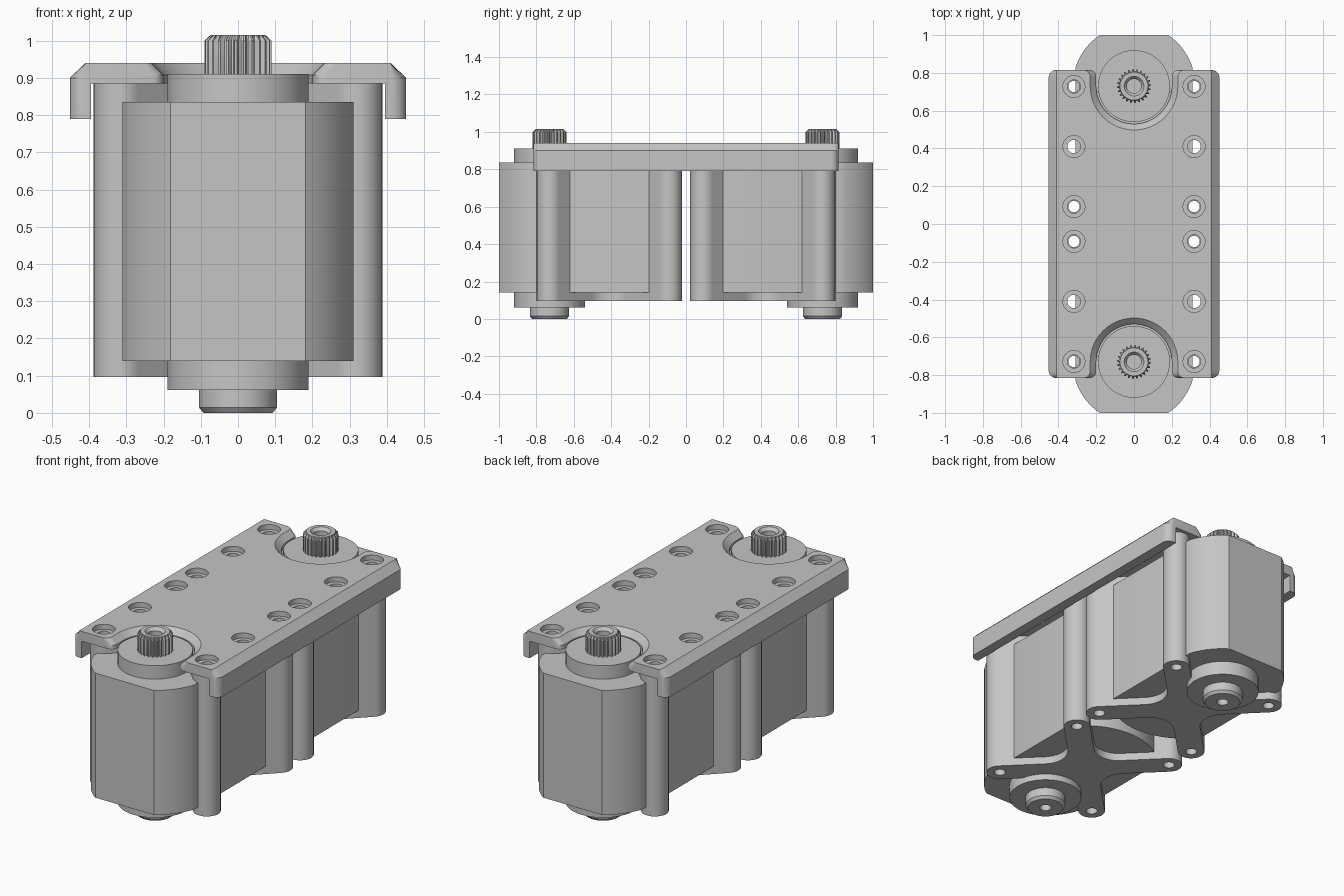
import bpy, bmesh
from math import sin, cos, pi, radians, sqrt, asin, acos

cube = bpy.data.objects.get("Cube")
if cube:
    bpy.data.objects.remove(cube, do_unlink=True)

grey = bpy.data.materials.new("machined_grey")
grey.use_nodes = True
GREY = (0.56, 0.56, 0.56, 1)
grey.diffuse_color = GREY
grey.node_tree.nodes["Principled BSDF"].inputs["Base Color"].default_value = GREY

SHAFT_Y, MOUNT_Y, HOLE = 0.73, 0.41, 0.318


def arc(cx, cy, r, a0, a1, n):
    """Points along an arc, angles in degrees."""
    return [(cx + r * cos(radians(a0 + (a1 - a0) * i / n)),
             cy + r * sin(radians(a0 + (a1 - a0) * i / n))) for i in range(n + 1)]


def circle(r, n=64):
    return [(r * cos(2 * pi * i / n), r * sin(2 * pi * i / n)) for i in range(n)]


def loft(name, levels, y=0, x=0, flip=1):
    """Skin equal-length outlines stacked at given heights, capped at both ends."""
    bm = bmesh.new()
    rings = [[bm.verts.new((x + px, flip * (y + py), z)) for px, py in pts] for z, pts in levels]
    n = len(rings[0])
    for a, b in zip(rings, rings[1:]):
        for i in range(n):
            j = (i + 1) % n
            bm.faces.new((a[i], a[j], b[j], b[i]))
    bm.faces.new(rings[0])
    bm.faces.new(rings[-1])
    bmesh.ops.remove_doubles(bm, verts=bm.verts, dist=1e-5)
    bmesh.ops.recalc_face_normals(bm, faces=bm.faces)
    me = bpy.data.meshes.new(name)
    bm.to_mesh(me)
    bm.free()
    me.materials.append(grey)
    ob = bpy.data.objects.new(name, me)
    bpy.context.collection.objects.link(ob)
    return ob


def activate(ob):
    bpy.ops.object.select_all(action="DESELECT")
    ob.select_set(True)
    bpy.context.view_layer.objects.active = ob


def cut(ob, cutters):
    activate(ob)
    for c in cutters:
        c.hide_render = True
        mod = ob.modifiers.new("cut", "BOOLEAN")
        mod.operation, mod.solver, mod.object = "DIFFERENCE", "EXACT", c
        bpy.ops.object.modifier_apply(modifier=mod.name)
        bpy.data.objects.remove(c, do_unlink=True)


def smooth(ob):
    activate(ob)
    bpy.ops.object.shade_smooth_by_angle(angle=radians(25))


def body_outline():
    """Gear end round with a flat nose, motor end round, flat sides."""
    side, r_gear, r_motor = 0.31, 0.325, 0.383
    a_side = math_deg(acos(side / r_gear))
    a_nose = math_deg(asin((1 - SHAFT_Y) / r_gear))
    a_motor = math_deg(acos(side / r_motor))
    return (arc(0, SHAFT_Y, r_gear, a_side, a_nose, 10)
            + arc(0, SHAFT_Y, r_gear, 180 - a_nose, 180 - a_side, 10)
            + arc(0, MOUNT_Y, r_motor, 180 + a_motor, 360 - a_motor, 32))


def math_deg(a):
    return a * 180 / pi


def cross_outline(w=0.07, fillet=0.13):
    """Four round-ended arms blended at the crotches."""
    pts = []
    for k in range(4):
        a = 45 + 90 * k
        tip = HOLE * sqrt(2)
        pts += arc(tip * cos(radians(a)), tip * sin(radians(a)), w, a - 90, a + 90, 16)
        d, b = (w + fillet) * sqrt(2), a + 45
        pts += arc(d * cos(radians(b)), d * sin(radians(b)), fillet, b + 225, b + 135, 10)
    return pts


def spline_outline(r, depth, teeth=24):
    """Toothed circle with four points per tooth."""
    pts = []
    for i in range(teeth * 4):
        a = 2 * pi * (i + 0.5) / (teeth * 4)
        rr = r if i % 4 < 2 else r - depth
        pts.append((rr * cos(a), rr * sin(a)))
    return pts


def notch_outline(r):
    """Round seat opening outward through the plate end with flared lips."""
    lip = 0.035
    right = arc(r + lip, 0.05, lip, 180, 90, 6)
    left = [(-px, py) for px, py in reversed(right)]
    return arc(0, 0, r, 180, 360, 40) + right + [(r + lip, 0.3), (-r - lip, 0.3)] + left


# Two gear motors, mirrored end to end
for end, s in (("front", -1), ("back", 1)):
    smooth(loft(end + "_motor_body", [(0.14, body_outline()), (0.835, body_outline())], flip=s))

    mount = loft(end + "_cross_mount", [(0.097, cross_outline()), (0.886, cross_outline())],
                 y=MOUNT_Y, flip=s)
    cut(mount, [loft("bolt_cutter", [(0, circle(0.03, 24)), (0.98, circle(0.03, 24))],
                     y=MOUNT_Y + dy, x=dx, flip=s)
                for dx in (-HOLE, HOLE) for dy in (-HOLE, HOLE)])
    smooth(mount)

    for part, lo, hi in (("upper", 0.83, 0.91), ("lower", 0.062, 0.145)):
        smooth(loft(f"{end}_{part}_collar", [(lo, circle(0.19)), (hi, circle(0.19))],
                    y=SHAFT_Y, flip=s))

    # Lower hub with a blind centre hole
    smooth(loft(end + "_lower_hub",
                [(0.07, circle(0.105)), (0.015, circle(0.105)), (0, circle(0.093)),
                 (0, circle(0.03)), (0.05, circle(0.03))], y=SHAFT_Y, flip=s))

    # Splined output shaft with a chamfered tip and centre bore
    smooth(loft(end + "_splined_shaft",
                [(0.9, spline_outline(0.09, 0.013)), (1.0, spline_outline(0.09, 0.013)),
                 (1.015, circle(0.074, 96)), (1.015, circle(0.052, 96)),
                 (0.998, circle(0.038, 96)), (0.93, circle(0.038, 96))],
                y=SHAFT_Y, flip=s))

# Top plate: rounded corners, sloped long edges, hollow underside
half_w, half_l, corner, slope = 0.452, 0.815, 0.04, 0.042
quarter = arc(half_w - corner, half_l - corner, corner, 0, 90, 8)
outline = (quarter + [(-x, y) for x, y in reversed(quarter)]
           + [(-x, -y) for x, y in quarter] + [(x, -y) for x, y in reversed(quarter)])
inner = half_w - slope
top = [(max(-inner, min(inner, x)), y) for x, y in outline]
plate = loft("top_plate", [(0.79, outline), (0.9, outline), (0.94, top)])
channel = [(-0.395, -1), (0.395, -1), (0.395, 1), (-0.395, 1)]
cutters = [loft("channel_cutter", [(0.7, channel), (0.885, channel)])]
for s in (-1, 1):
    cutters.append(loft("notch_cutter",
                        [(0.8, notch_outline(0.2)), (0.908, notch_outline(0.2)),
                         (0.948, notch_outline(0.24))], y=SHAFT_Y, flip=s))
    for x in (-HOLE, HOLE):
        for y in (MOUNT_Y - HOLE, MOUNT_Y, MOUNT_Y + HOLE):
            cutters.append(loft("counterbore_cutter",
                                [(0.8, circle(0.035, 32)), (0.912, circle(0.035, 32)),
                                 (0.912, circle(0.058, 32)), (0.98, circle(0.058, 32))],
                                y=y, x=x, flip=s))
cut(plate, cutters)
smooth(plate)
